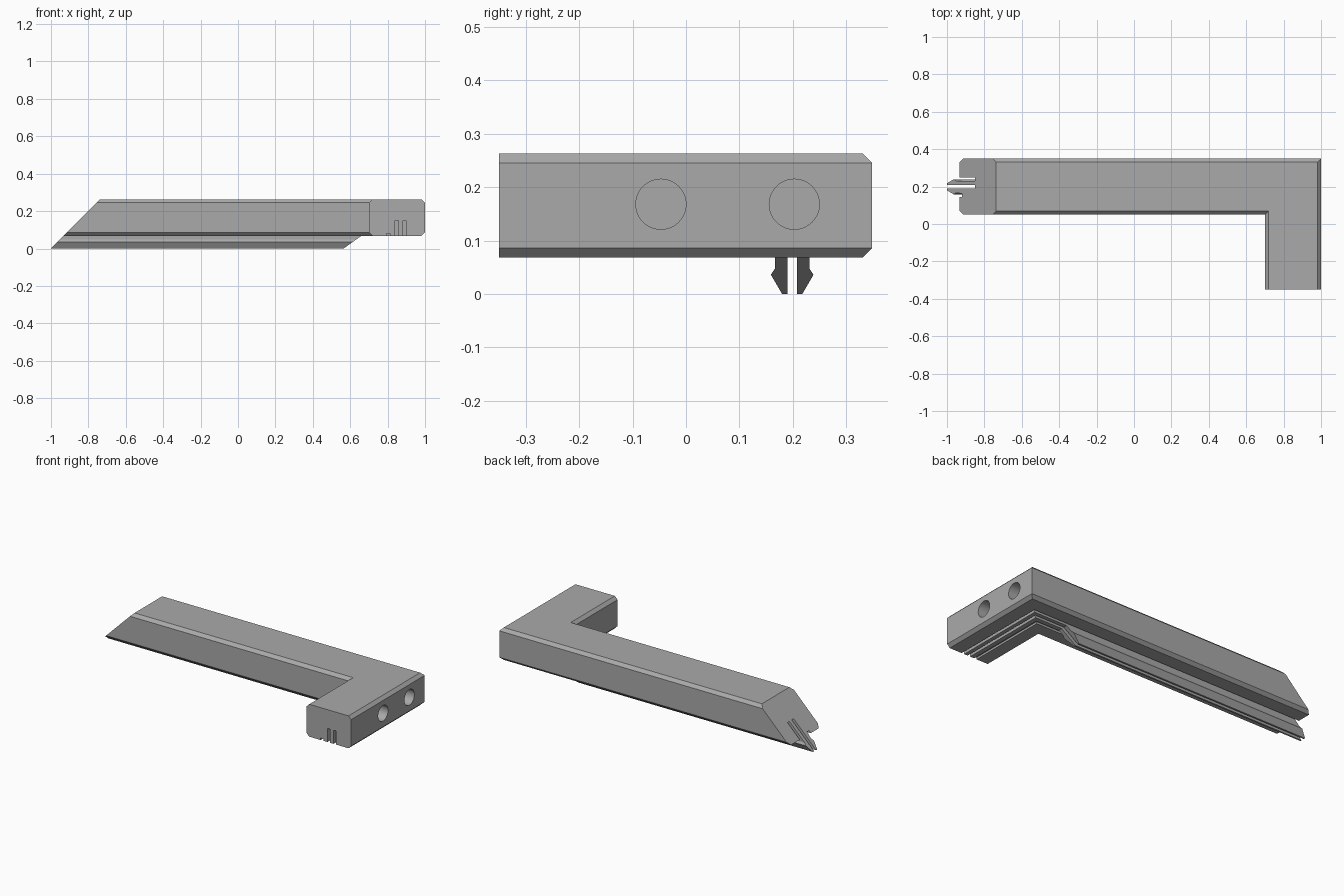
import bpy, bmesh, math

old = bpy.data.objects.get("Cube")
if old:
    bpy.data.objects.remove(old, do_unlink=True)

BOTTOM, TOP, HALF, CH = 0.068, 0.263, 0.149, 0.018
BAR_Y, ARM_X, ARM_END = 0.2, 0.85, -0.35

grey = bpy.data.materials.new("plain grey")
grey.use_nodes = True
grey.diffuse_color = (0.4, 0.4, 0.4, 1)
grey.node_tree.nodes["Principled BSDF"].inputs["Base Color"].default_value = grey.diffuse_color


def sweep(name, profile, stations):
    """Carry a closed (offset, height) profile through station functions and cap it."""
    bm = bmesh.new()
    rings = [[bm.verts.new(place(u, z)) for u, z in profile] for place in stations]
    n = len(profile)
    for a, b in zip(rings, rings[1:]):
        for i in range(n):
            j = (i + 1) % n
            bm.faces.new((a[i], a[j], b[j], b[i]))
    bm.faces.new(rings[0])
    bm.faces.new(rings[-1])
    bmesh.ops.recalc_face_normals(bm, faces=bm.faces)
    mesh = bpy.data.meshes.new(name)
    bm.to_mesh(mesh)
    bm.free()
    mesh.materials.append(grey)
    obj = bpy.data.objects.new(name, mesh)
    bpy.context.collection.objects.link(obj)
    return obj


def slanted_start(u, z):
    return (z - 1, BAR_Y + u, z)


# Chamfered section, with a shallow groove and two deep slits underneath
section = [(-HALF, BOTTOM + CH), (-HALF + CH, BOTTOM)]
for left, right, height in ((-0.055, -0.037, 0.012), (-0.010, 0.008, 0.082), (0.031, 0.049, 0.082)):
    section += [(left, BOTTOM), (left, BOTTOM + height), (right, BOTTOM + height), (right, BOTTOM)]
section += [(HALF - CH, BOTTOM), (HALF, BOTTOM + CH), (HALF, TOP - CH),
            (HALF - CH, TOP), (-HALF + CH, TOP), (-HALF, TOP - CH)]

# L-shaped body with a mitred corner
body = sweep("angled_body", section, [
    slanted_start,
    lambda u, z: (ARM_X + u, BAR_Y + u, z),
    lambda u, z: (ARM_X + u, ARM_END, z),
])

# Round sockets in the outer face of the arm
for y in (-0.047, 0.203):
    bpy.ops.mesh.primitive_cylinder_add(vertices=48, radius=0.047, depth=0.2,
                                        location=(1, y, 0.168), rotation=(0, math.pi / 2, 0))
    cutter = bpy.context.object
    cutter.name = "socket_cutter"
    cutter.hide_render = True
    cutter.data.materials.append(grey)
    cut = body.modifiers.new("socket", 'BOOLEAN')
    cut.operation, cut.solver, cut.object = 'DIFFERENCE', 'EXACT', cutter
    bpy.context.view_layer.objects.active = body
    bpy.ops.object.modifier_apply(modifier=cut.name)
    bpy.data.objects.remove(cutter, do_unlink=True)

# Barbed snap rails below the bar
rail = [(0.009, BOTTOM), (0.009, 0), (0.019, 0), (0.040, 0.036), (0.032, 0.048), (0.032, BOTTOM)]
for name, side in (("front_snap_rail", -1), ("back_snap_rail", 1)):
    sweep(name, [(side * u - 0.001, z) for u, z in rail], [
        slanted_start,
        lambda u, z: (0.565 + 1.4 * z, BAR_Y + u, z),
    ])

for obj in bpy.context.collection.objects:
    if obj.type == 'MESH':
        bpy.ops.object.select_all(action='DESELECT')
        obj.select_set(True)
        bpy.context.view_layer.objects.active = obj
        bpy.ops.object.shade_smooth_by_angle(angle=math.radians(30))
